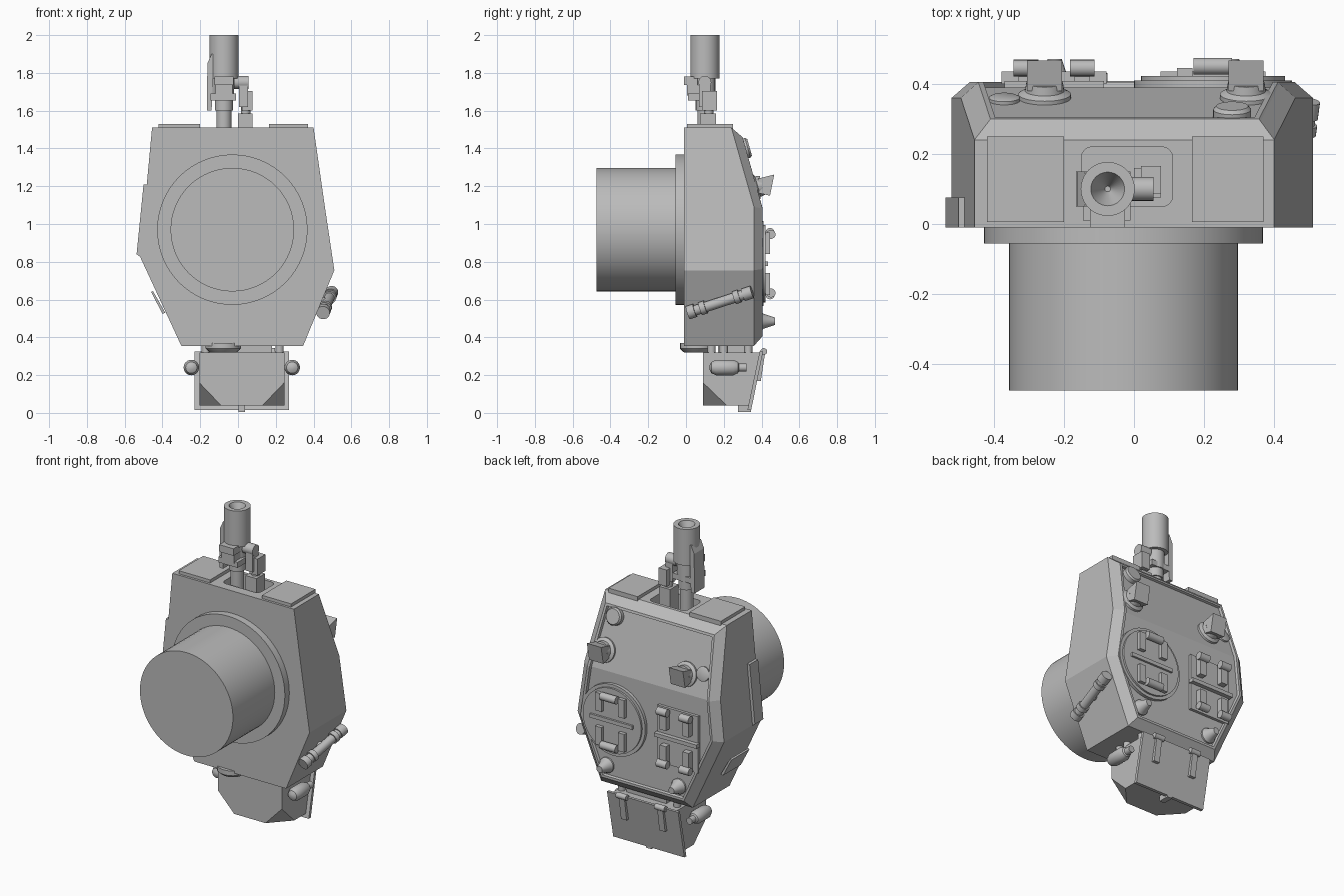
import bpy, bmesh, math
from mathutils import Vector

old = bpy.data.objects.get("Cube")
if old:
    bpy.data.objects.remove(old)

GREY = (0.5, 0.5, 0.5, 1)
grey = bpy.data.materials.new("plain grey")
grey.use_nodes = True
grey.diffuse_color = GREY
grey.node_tree.nodes["Principled BSDF"].inputs["Base Color"].default_value = GREY


def finish(name, bm, smooth=False):
    bmesh.ops.recalc_face_normals(bm, faces=bm.faces[:])
    mesh = bpy.data.meshes.new(name)
    bm.to_mesh(mesh)
    bm.free()
    mesh.materials.append(grey)
    if smooth:
        mesh.shade_smooth()
        mesh.set_sharp_from_angle(angle=math.radians(35))
    ob = bpy.data.objects.new(name, mesh)
    bpy.context.collection.objects.link(ob)
    return ob


def skin(bm, rings):
    """Join rings of vertices with quads."""
    n = len(rings[0])
    for a, b in zip(rings, rings[1:]):
        for i in range(n):
            j = (i + 1) % n
            bm.faces.new((a[i], a[j], b[j], b[i]))


def turn(name, base, axis, profile, n=32):
    """Lathe (radius, height) pairs around an axis; both ends are capped."""
    bm = bmesh.new()
    q = Vector(axis).to_track_quat('Z', 'Y')
    base = Vector(base)
    angles = [math.tau * i / n for i in range(n)]
    rings = [[bm.verts.new(base + q @ Vector((r * math.cos(a), r * math.sin(a), h)))
              for a in angles] for r, h in profile]
    skin(bm, rings)
    bm.faces.new(rings[0])
    bm.faces.new(rings[-1])
    return finish(name, bm, True)


def rod(name, a, b, r, n=24):
    d = Vector(b) - Vector(a)
    return turn(name, a, d, [(r, 0), (r, d.length)], n)


def prism(name, axis, pts, lo, hi):
    """Extrude a profile along x (y,z points), y (x,z points) or z (x,y points)."""
    bm = bmesh.new()
    k = "xyz".index(axis)

    def put(p, v):
        c = list(p)
        c.insert(k, v)
        return bm.verts.new(c)
    rings = [[put(p, v) for p in pts] for v in (lo, hi)]
    skin(bm, rings)
    bm.faces.new(rings[0])
    bm.faces.new(rings[1])
    return finish(name, bm)


def box(name, x, y, z):
    return prism(name, 'z', [(x[0], y[0]), (x[1], y[0]), (x[1], y[1]), (x[0], y[1])], *z)


def rounded(x, y, r):
    """Rounded rectangle outline."""
    pts = []
    for cx, cy, s in ((x[1] - r, y[1] - r, 0), (x[0] + r, y[1] - r, 1),
                      (x[0] + r, y[0] + r, 2), (x[1] - r, y[0] + r, 3)):
        for i in range(5):
            a = (s + i / 4) * math.pi / 2
            pts.append((cx + r * math.cos(a), cy + r * math.sin(a)))
    return pts


# Armoured body: outline in x,z with a bend line on the sloping rear
outline = [(-.30, .355), (.345, .355), (.51, .755), (.46, 1.09),
           (.40, 1.51), (-.455, 1.51), (-.494, 1.09), (-.52, .83)]


def rear(z):
    return .405 - .285 * max(0, z - 1.09)


def inset(pts, d):
    res = []
    for i, p in enumerate(pts):
        p = Vector(p)
        e0 = (p - Vector(pts[i - 1])).normalized()
        e1 = (Vector(pts[(i + 1) % len(pts)]) - p).normalized()
        n0, n1 = Vector((-e0.y, e0.x)), Vector((-e1.y, e1.x))
        res.append(p + (n0 + n1) * d / (1 + n0.dot(n1)))
    return res


bm = bmesh.new()
rings = [[bm.verts.new((x, -.01, z)) for x, z in outline]]
for d, back in ((0, .045), (.045, .005), (.05, 0), (.065, 0), (.07, .015)):
    rings.append([bm.verts.new((p.x, rear(p.y) - back, p.y)) for p in inset(outline, d)])
skin(bm, rings)
bm.faces.new(rings[0])
for ids in ((0, 1, 2, 3, 6, 7), (3, 4, 5, 6)):
    bm.faces.new([rings[-1][i] for i in ids])
body = finish("body", bm)

# Well in the roof for the mast
cutter = prism("well_cutter", 'z', rounded((-.15, .11), (.05, .22), .03), 1.40, 1.6)
cutter.hide_render = True
mod = body.modifiers.new("well", 'BOOLEAN')
mod.operation = 'DIFFERENCE'
mod.solver = 'EXACT'
mod.object = cutter
bpy.context.view_layer.objects.active = body
bpy.ops.object.modifier_apply(modifier=mod.name)
bpy.data.objects.remove(cutter)

# Roof plates
box("roof_plate_right", (-.42, -.20), (.005, .25), (1.50, 1.53))
box("roof_plate_left", (.165, .37), (.005, .25), (1.50, 1.53))

# Front drum and flange
turn("front_drum", (-.03, 0, .97), (0, -1, 0),
     [(.398, 0), (.398, .055), (.327, .055), (.327, .475)], 64)

# Side plates
prism("side_plate", 'y', [(-.47, 1.21), (-.50, 1.21), (-.537, .84), (-.51, .82)], -.01, .075)
prism("side_lug", 'y', [(-.45, .645), (-.46, .64), (-.40, .525), (-.385, .53)], .02, .20)

# Side canister with end collars
a, b = Vector((.45, .01, .53)), Vector((.497, .35, .64))
length = (b - a).length
turn("side_canister", a, b - a,
     [(.036, 0), (.036, .04), (.027, .04), (.027, .07), (.035, .07), (.035, .10),
      (.027, .10), (.027, length - .10), (.035, length - .10), (.035, length - .07),
      (.027, length - .07), (.027, length - .05), (.034, length - .05), (.034, length)], 24)
rod("canister_mount", (.42, .17, .60), (.474, .18, .585), .02)

# Mast: post, collar, bracket and hollow head
mx, my = -.075, .10
turn("mast", (mx, my, 0), (0, 0, 1),
     [(.04, 1.38), (.04, 1.60), (.048, 1.60), (.048, 1.655), (.055, 1.655), (.055, 1.77),
      (.077, 1.77), (.077, 2.0), (.048, 2.0), (.008, 1.91)], 40)
box("mast_bracket", (-.125, -.025), (-.01, .06), (1.735, 1.78))
box("mast_bracket_lower", (-.12, -.03), (.005, .10), (1.68, 1.735))
box("mast_clamp", (-.145, -.01), (.01, .15), (1.655, 1.69))
prism("mast_side_plate", 'y', [(-.165, 1.60), (-.14, 1.60), (-.125, 1.90), (-.14, 1.90),
                               (-.162, 1.85)], .05, .15)

# Lever arm beside the mast
rod("lever_pivot", (-.02, .10, 1.75), (.055, .10, 1.75), .034)
box("lever_arm", (.005, .053), (.07, .13), (1.62, 1.75))
box("lever_block", (.02, .077), (.085, .165), (1.60, 1.705))
box("lever_base", (0, .077), (.075, .16), (1.38, 1.585))
rod("lever_pin", (.04, .12, 1.57), (.04, .12, 1.62), .025)

# Rear hatches: round on the left, square on the right
HZ = .79
turn("round_hatch", (.225, .38, HZ), (0, 1, 0),
     [(.225, 0), (.225, .03), (.205, .03), (.205, .042)], 48)
box("square_hatch", (-.37, -.085), (.38, .408), (HZ - .18, HZ + .18))
for label, hx in (("round", .225), ("square", -.228)):
    box(label + "_hatch_bar", (hx - .15, hx + .15), (.40, .435), (HZ - .012, HZ + .012))
    for sz, end in ((1, "upper"), (-1, "lower")):
        for sx in (-1, 1):
            x = hx + sx * .08
            ends = sorted((HZ + sz * .05, HZ + sz * .165))
            box(f"{label}_hatch_{end}_strap", (x - .022, x + .022), (.40, .445), ends)
            if label == "square":
                rod(f"square_hatch_{end}_roll", (x - .035, .445, HZ + sz * .165),
                    (x + .035, .445, HZ + sz * .165), .024, 16)
        if label == "round":
            rod(f"round_hatch_{end}_roll", (hx - .055, .45, HZ + sz * .155),
                (hx + .055, .45, HZ + sz * .155), .024, 16)

# Rear periscopes, caps and cones
slope = (0, .96, .275)
for x in (.32, -.255):
    turn("periscope_base", (x, rear(1.19) - .025, 1.19), slope,
         [(.075, 0), (.075, .02), (.056, .03), (.052, .055)])
    prism("periscope_hood", 'x', [(.38, 1.165), (.38, 1.24), (.467, 1.262), (.445, 1.15)],
          x - .05, x + .05)
for x, z, r, h in ((.28, 1.395, .054, .035), (-.37, 1.22, .044, .012)):
    turn("round_cap", (x, rear(z) - .02, z), slope,
         [(r, 0), (r, h * .7 + .005), (r * .85, h + .005)])
for x in (.28, -.226):
    turn("rear_cone", (x, .38, .485), (0, 1, 0),
         [(.048, 0), (.048, .02), (.04, .03), (.02, .09)], 24)

# Ring and posts under the body
turn("toothed_ring", (-.078, .06, .32), (0, 0, 1),
     [(.07, 0), (.085, .012), (.093, .02), (.093, .05)], 20)
for x in (-.17, .22):
    for y in (.135, .20, .33):
        rod("neck_post", (x, y, .30), (x, y, .38), .022, 16)
box("neck_block", (-.10, .18), (.17, .34), (.30, .37))

# Lower box with cut front corners
bm = bmesh.new()
for s in (-1, 1):
    for x, y, z in ((.225, .09, .32), (.225, .395, .32), (.225, .33, .04),
                    (.225, .09, .16), (.11, .09, .04), (.225, .215, .04)):
        bm.verts.new((.02 + s * x, y, z))
bmesh.ops.convex_hull(bm, input=bm.verts[:])
bmesh.ops.dissolve_limit(bm, angle_limit=.02, verts=bm.verts[:], edges=bm.edges[:])
finish("lower_box", bm)
prism("lower_back_plate", 'x', [(.39, .325), (.408, .325), (.345, .015), (.325, .015)], -.23, .27)
box("lower_nub", (.002, .038), (.275, .345), (.005, .045))

# Straps and side bottles on the lower box
for x in (.16, -.11):
    prism("lower_strap", 'x', [(.395, .325), (.42, .325), (.396, .17), (.37, .17)],
          x - .02, x + .02)
    rod("lower_strap_roll", (x - .035, .412, .325), (x + .035, .412, .325), .018, 16)
for x in (-.247, .287):
    turn("side_bottle", (x, .125, .24), (0, 1, 0),
         [(.012, 0), (.03, .01), (.041, .035), (.041, .125), (.03, .15), (.021, .155),
          (.021, .195)], 24)
